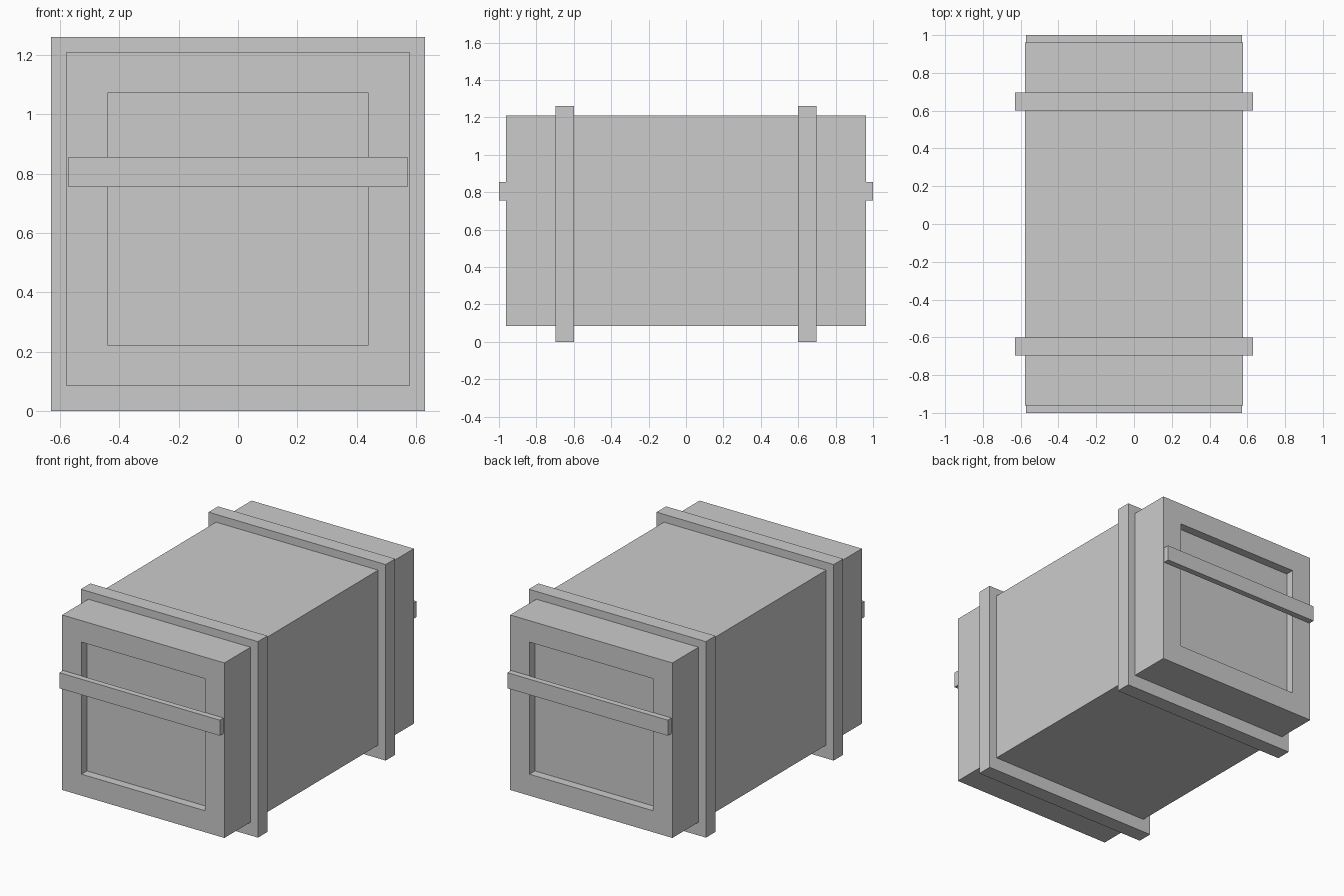
import bpy, bmesh
from mathutils import Matrix, Vector

if "Cube" in bpy.data.objects:
    bpy.data.objects.remove(bpy.data.objects["Cube"])


def box(name, x, y, z, panel=None):
    """Box from (min, max) ranges; panel=(border, depth) recesses both y ends."""
    bm = bmesh.new()
    size = Vector((x[1] - x[0], y[1] - y[0], z[1] - z[0]))
    mid = Vector((sum(x), sum(y), sum(z))) / 2
    bmesh.ops.create_cube(bm, size=1, matrix=Matrix.Translation(mid) @ Matrix.Diagonal(size).to_4x4())
    if panel:
        bm.normal_update()
        for f in [f for f in bm.faces if abs(f.normal.y) > 0.9]:
            n = f.normal.copy()
            # border around the panel, then a straight-walled recess
            bmesh.ops.inset_region(bm, faces=[f], thickness=panel[0], use_even_offset=True)
            new = bmesh.ops.extrude_discrete_faces(bm, faces=[f])["faces"]
            bmesh.ops.translate(bm, verts=new[0].verts, vec=-n * panel[1])
    bmesh.ops.recalc_face_normals(bm, faces=bm.faces)
    mesh = bpy.data.meshes.new(name)
    bm.to_mesh(mesh)
    bm.free()
    ob = bpy.data.objects.new(name, mesh)
    bpy.context.collection.objects.link(ob)
    return ob


# Crate body with recessed end panels
box("crate_body", (-0.577, 0.577), (-0.962, 0.962), (0.085, 1.21), panel=(0.138, 0.055))

# Raised bands and end handle bars, front and back
for side, s in (("front", -1), ("back", 1)):
    box(side + "_band", (-0.63, 0.63), sorted((s * 0.6, s * 0.697)), (0, 1.26))
    box(side + "_handle_bar", (-0.571, 0.571), sorted((s * 0.962, s * 1.0)), (0.755, 0.855))
